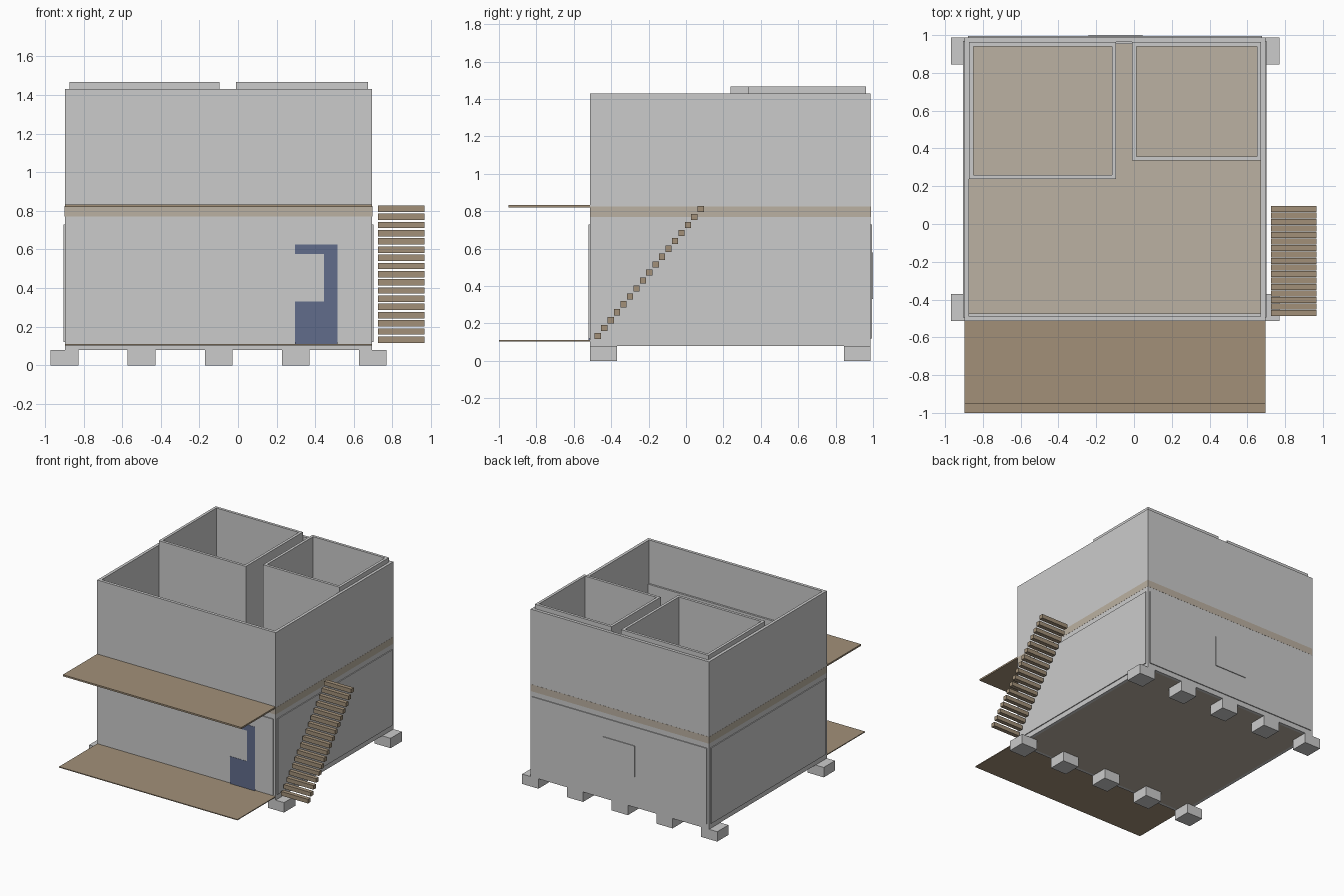
import bpy, bmesh

if "Cube" in bpy.data.objects:
    bpy.data.objects.remove(bpy.data.objects["Cube"])


def material(name, rgb, alpha=1.0):
    m = bpy.data.materials.new(name)
    m.diffuse_color = (*rgb, alpha)
    m.use_nodes = True
    m.node_tree.nodes["Principled BSDF"].inputs["Base Color"].default_value = m.diffuse_color
    return m


WOOD = material("wood", (0.36, 0.28, 0.19))
FLOOR = material("pale_floor", (0.50, 0.44, 0.36))
GLASS = material("blue_glass", (0.12, 0.15, 0.26))


def finish(name, bm, mat):
    bmesh.ops.recalc_face_normals(bm, faces=bm.faces)
    mesh = bpy.data.meshes.new(name)
    bm.to_mesh(mesh)
    bm.free()
    ob = bpy.data.objects.new(name, mesh)
    bpy.context.collection.objects.link(ob)
    if mat:
        mesh.materials.append(mat)
    return ob


def box(name, x0, x1, y0, y1, z0, z1, mat=None):
    bm = bmesh.new()
    bmesh.ops.create_cube(bm, size=1)
    for v in bm.verts:
        v.co = (x1 if v.co.x > 0 else x0, y1 if v.co.y > 0 else y0, z1 if v.co.z > 0 else z0)
    return finish(name, bm, mat)


def ring_walls(name, x0, x1, y0, y1, z0, z1, t):
    """Four joined walls, open at top and bottom."""
    bm = bmesh.new()
    corners = [(0, 0), (1, 0), (1, 1), (0, 1)]

    def loop(inset, z):
        return [bm.verts.new((x1 - inset if a else x0 + inset, y1 - inset if b else y0 + inset, z))
                for a, b in corners]

    loops = [loop(0, z0), loop(0, z1), loop(t, z1), loop(t, z0)]
    for k in range(4):
        a, b = loops[k], loops[(k + 1) % 4]
        for i in range(4):
            j = (i + 1) % 4
            bm.faces.new((a[i], a[j], b[j], b[i]))
    return finish(name, bm, None)


X0, X1, Y0, Y1 = -0.897, 0.695, -0.513, 0.987
T = 0.024

# outer shell and floors
ring_walls("outer_walls", X0, X1, Y0, Y1, 0.08, 1.43, T)
box("ground_floor", X0 + T, X1 - T, Y0 + T, Y1 - T, 0.08, 0.11, FLOOR)
box("upper_floor", X0 - .001, X1 + .001, Y0 - .001, Y1 + .001, 0.77, 0.825, FLOOR)

# low linings inside the upper storey
box("front_lining", X0 + T, X1 - T, Y0 + T, Y0 + T + 0.015, 0.825, 1.08)
box("back_lining", X0 + T, X1 - T, Y1 - T - 0.01, Y1 - T, 0.825, 1.08)

# two upper rooms, slightly taller than the shell
ring_walls("left_room", -0.873, -0.095, 0.237, 0.963, 0.825, 1.467, 0.022)
ring_walls("right_room", -0.01, 0.673, 0.335, 0.963, 0.825, 1.467, 0.022)

# raised cladding panels on the lower storey
P, G = 0.007, 0.018
box("front_panel", X0 + G, X1 - G, Y0 - P, Y0, 0.12, 0.73)
box("back_panel", X0 + G, X1 - G, Y1, Y1 + P, 0.12, 0.73)
box("left_panel", X0 - P, X0, Y0 + G, Y1 - G, 0.12, 0.73)
box("right_panel", X1, X1 + P, Y0 + G, Y1 - G, 0.12, 0.73)
box("back_window", -0.24, 0.045, Y1, 1.0, 0.33, 0.58)

# front door with a stepped outline
bm = bmesh.new()
outline = [(0.295, 0.11), (0.515, 0.11), (0.515, 0.625), (0.295, 0.625),
           (0.295, 0.577), (0.445, 0.577), (0.445, 0.33), (0.295, 0.33)]
face = bm.faces.new([bm.verts.new((x, Y0 - 0.009, z)) for x, z in outline])
ext = bmesh.ops.extrude_face_region(bm, geom=[face], use_keep_orig=True)
for v in ext["geom"]:
    if isinstance(v, bmesh.types.BMVert):
        v.co.y = Y0
finish("front_door", bm, GLASS)

# decks
box("lower_deck", X0, X1, -1.0, Y0, 0.103, 0.11, WOOD)
box("balcony_deck", X0, X1, -0.95, Y0, 0.82, 0.833, WOOD)

# footings
for i in range(5):
    cx = -0.898 + 0.399 * i
    for row, (ya, yb) in (("front", (Y0, -0.37)), ("back", (0.845, Y1))):
        box(f"{row}_footing_{i + 1}", cx - 0.072, cx + 0.072, ya, yb, 0, 0.08)

# floating stair treads
for i in range(17):
    y, z = -0.488 + 0.0344 * i, 0.116 + 0.0424 * i
    box(f"stair_tread_{i + 1}", 0.725, 0.966, y, y + 0.033, z, z + 0.033, WOOD)
